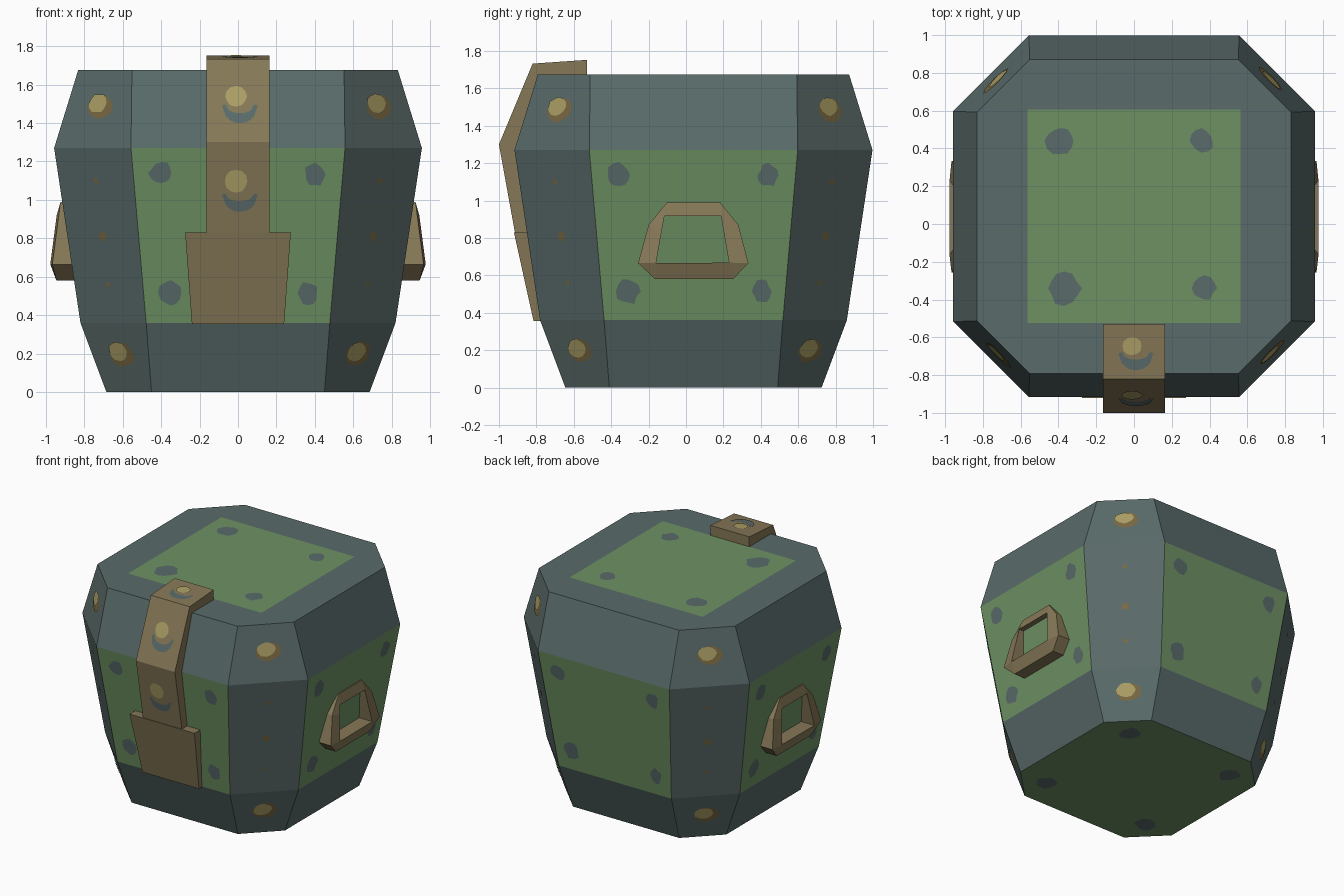
import bpy, math, random
from mathutils import Vector

if "Cube" in bpy.data.objects:
    bpy.data.objects.remove(bpy.data.objects["Cube"])

random.seed(4)
YC = 0.04  # body centre in y


def material(name, rgb):
    m = bpy.data.materials.new(name)
    m.diffuse_color = (*rgb, 1)
    m.use_nodes = True
    m.node_tree.nodes["Principled BSDF"].inputs["Base Color"].default_value = m.diffuse_color
    return m


GREY = material("slate grey", (0.100, 0.146, 0.142))
GREEN = material("moss green", (0.155, 0.285, 0.126))
TAN = material("tan leather", (0.240, 0.188, 0.096))
GOLD = material("pale gold", (0.410, 0.345, 0.130))
BROWN = material("dull bronze", (0.190, 0.138, 0.054))


def build(name, verts, faces, mats, index=None):
    me = bpy.data.meshes.new(name)
    me.from_pydata([tuple(v) for v in verts], [], faces)
    for m in mats:
        me.materials.append(m)
    if index:
        for p, i in zip(me.polygons, index):
            p.material_index = i
    me.update()
    ob = bpy.data.objects.new(name, me)
    bpy.context.collection.objects.link(ob)
    return ob


# Octagonal body: stacked rings of (height, half width, half straight edge)
LEVELS = [(0, 0.685, 0.45), (0.36, 0.82, 0.478), (1.27, 0.957, 0.557), (1.675, 0.832, 0.552)]


def ring(z, h, c):
    pts = [(-c, -h), (c, -h), (h, -c), (h, c), (c, h), (-c, h), (-h, c), (-h, -c)]
    return [Vector((x, y + YC, z)) for x, y in pts]


rings = [ring(*lv) for lv in LEVELS]
faces, index = [], []
for i in range(3):
    for k in range(8):
        n = (k + 1) % 8
        faces.append((i * 8 + k, i * 8 + n, i * 8 + 8 + n, i * 8 + 8 + k))
        index.append(1 if i == 1 and k % 2 == 0 else 0)
faces += [tuple(range(7, -1, -1)), tuple(range(24, 32))]
index += [1, 0]
build("chest_body", [v for r in rings for v in r], faces, [GREY, GREEN], index)


# Flat painted plates placed on a face given by its corners
def plate(name, corners, s, t, outline, mat, lift=0.004):
    a, b, c, d = corners
    low, high = (a + b) / 2, (c + d) / 2
    u = (b - a).normalized()
    v = (high - low).normalized()
    origin = low.lerp(high, t) + u.cross(v) * lift
    pts = [origin + u * (s + x) + v * y for x, y in outline]
    return build(name, pts, [tuple(range(len(pts)))], [mat])


def blob(rx, ry, n=12, rough=0.15):
    out = []
    for j in range(n):
        a = 2 * math.pi * j / n
        r = 1 + random.uniform(-rough, rough)
        out.append((rx * r * math.cos(a), ry * r * math.sin(a)))
    return out


def crescent(w, drop, thick):
    xs = [-w + 2 * w * j / 10 for j in range(11)]
    arc = [math.sqrt(max(0, 1 - (x / w) ** 2)) for x in xs]
    outer = [(x, -drop * e) for x, e in zip(xs, arc)]
    inner = [(x * 0.8, -(drop - thick) * e + 0.006) for x, e in zip(xs, arc)]
    return outer + inner[::-1]


def side(i, k):
    n = (k + 1) % 8
    return rings[i][k], rings[i][n], rings[i + 1][n], rings[i + 1][k]


# Green lid panel, with grey spots on lid and underside
def flat(z, flip=1):
    return [Vector((x * flip, y + YC, z)) for x, y in ((-1, -1), (1, -1), (1, 1), (-1, 1))]


plate("lid_panel", flat(1.675), 0, 0.5,
      [(-0.565, -0.565), (0.565, -0.565), (0.565, 0.565), (-0.565, 0.565)], GREEN)
for x, y, r in ((-0.39, 0.44, 0.075), (0.36, 0.44, 0.06), (-0.37, -0.34, 0.085), (0.37, -0.34, 0.062)):
    plate("lid_spot", flat(1.675), x, (y - YC + 1) / 2, blob(r, r), GREY, 0.007)
for x in (-0.45, 0.45):
    for y in (-0.45, 0.45):
        plate("base_spot", flat(0, -1), x, (y + 1) / 2, blob(0.075, 0.075), GREY, 0.002)

# Grey spots on the four green sides
for k in (0, 2, 4, 6):
    for x, z, rx, ry in ((-0.40, 1.14, 0.06, 0.06), (0.40, 1.135, 0.052, 0.06),
                         (-0.35, 0.515, 0.06, 0.07), (0.365, 0.515, 0.048, 0.06)):
        plate("side_spot", side(1, k), x, (z - 0.36) / 0.91, blob(rx, ry), GREY)

# Rivets and small marks on the four bevelled corners
for k in (1, 3, 5, 7):
    for i, t in ((2, 0.53), (0, 0.55)):
        plate("rivet_rim", side(i, k), 0.01, t, blob(0.088, 0.066, 12, 0.08), BROWN)
        plate("rivet", side(i, k), -0.005, t + 0.04, blob(0.066, 0.05, 12, 0.08), GOLD, 0.008)
    for z, r in ((1.1, 0.017), (0.81, 0.027), (0.56, 0.015)):
        plate("corner_mark", side(1, k), 0, (z - 0.36) / 0.91, blob(r, r, 7), BROWN)


# Strap over the front edge: a bent profile given width
def extrude_profile(name, prof, widths):
    n = len(prof)
    verts = [Vector((s * w, y, z)) for s in (-1, 1) for (y, z), w in zip(prof, widths)]
    fs = [(j, (j + 1) % n, n + (j + 1) % n, n + j) for j in range(n)]
    half = n // 2
    for j in range(half - 1):  # side walls as strips of quads
        o = (j, n - 1 - j, n - 2 - j, j + 1)
        fs += [o, tuple(n + q for q in o[::-1])]
    return build(name, verts, fs, [TAN])


outer = [(-0.53, 1.752), (-0.82, 1.732), (-1.0, 1.30), (-0.915, 0.83)]
inner = [(-0.83, 0.83), (-0.90, 1.27), (-0.78, 1.66), (-0.53, 1.66)]
extrude_profile("front_strap", outer + inner, [0.165] * 8)
extrude_profile("lock_plate", [(-0.92, 0.83), (-0.815, 0.355), (-0.77, 0.355), (-0.83, 0.83)],
                [0.275, 0.24, 0.24, 0.275])

# Studs with crescent marks on each strap segment
for j, (t_stud, t_moon, r, drop) in enumerate(((0.6, 0.47, 0.05, 0.09),
                                               (0.55, 0.44, 0.058, 0.10),
                                               (0.57, 0.42, 0.06, 0.09))):
    (y1, z1), (y0, z0) = outer[j], outer[j + 1]
    quad = [Vector(p) for p in ((-0.165, y0, z0), (0.165, y0, z0), (0.165, y1, z1), (-0.165, y1, z1))]
    plate("stud_mark", quad, 0.01, t_moon, crescent(0.093, drop, 0.05), GREY)
    plate("strap_stud", quad, -0.01, t_stud, blob(r, r, 12, 0.05), GOLD, 0.006)

# Side handles: eight-sided frames leaning outward at the bottom
RIM = [(-0.205, 0.58), (0.212, 0.58), (0.294, 0.665), (0.24, 0.87),
       (0.142, 0.99), (-0.142, 0.99), (-0.24, 0.87), (-0.296, 0.665)]
HOLE = [(-0.2, 0.665), (0.19, 0.668), (0.19, 0.668), (0.158, 0.85),
        (0.147, 0.918), (-0.155, 0.918), (-0.168, 0.85), (-0.2, 0.665)]


def wall(z):
    return 0.82 + (z - 0.36) * 0.1505 - 0.012


def rim_x(z):
    return 0.945 + (z - 0.58) * 0.25 if z < 0.67 else 0.966 - (z - 0.665) * 0.13


for s in (1, -1):
    loops = [[(wall(z), y, z) for y, z in RIM],
             [(rim_x(z), y, z) for y, z in RIM],
             [(0.977 - (z - 0.665) * 0.13, y, z) for y, z in HOLE],
             [(wall(z), y, z) for y, z in HOLE]]
    verts = [(s * x, y + YC, z) for lp in loops for x, y, z in lp]
    fs = []
    for i in range(3):
        for k in range(8):
            n = (k + 1) % 8
            q = (i * 8 + k, i * 8 + n, i * 8 + 8 + n, i * 8 + 8 + k)
            fs.append(q if s > 0 else q[::-1])
    build("right_handle" if s > 0 else "left_handle", verts, fs, [TAN])
